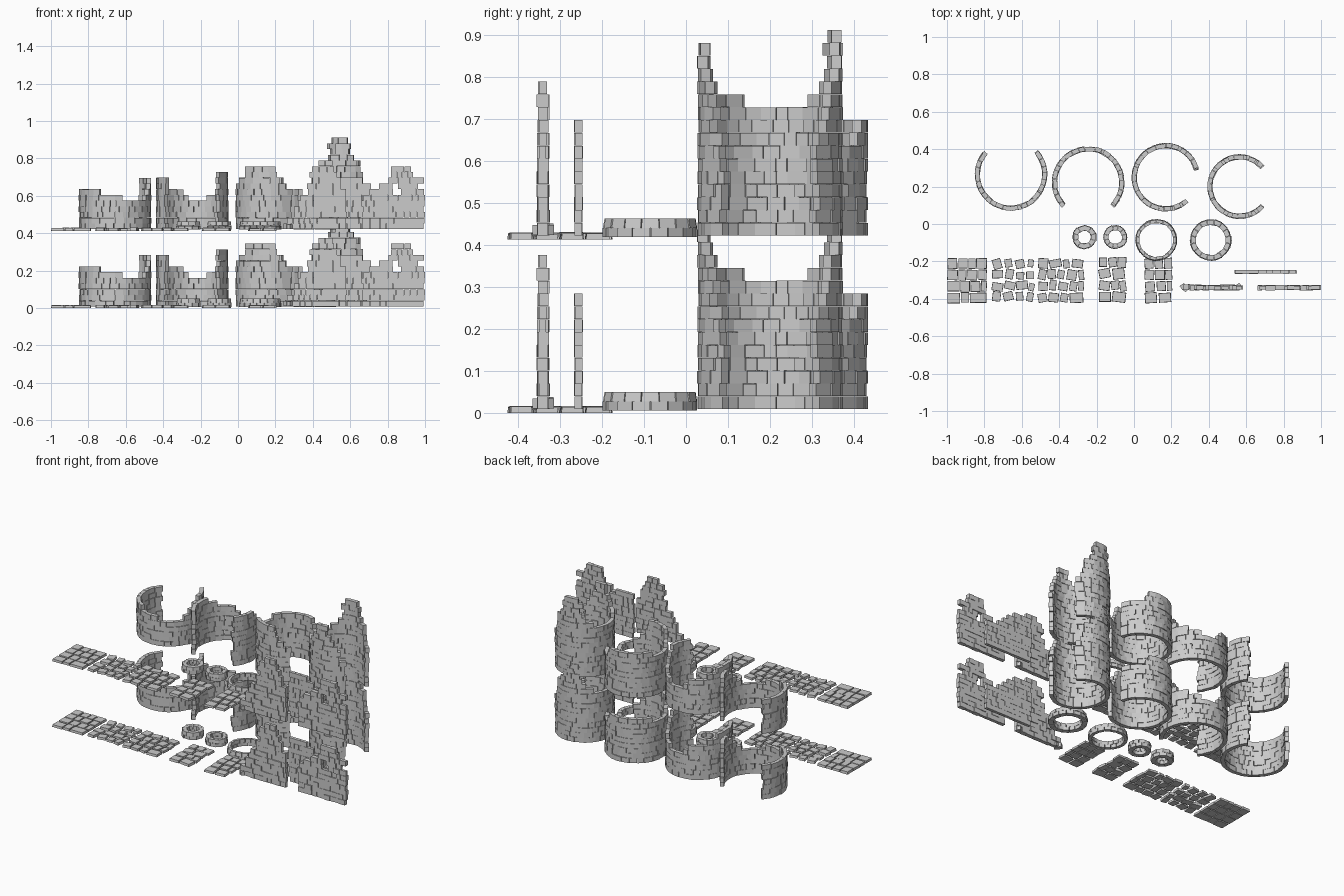
import bpy, bmesh, random
from math import sin, cos, radians, degrees
from mathutils import Vector, Matrix

if "Cube" in bpy.data.objects:
    bpy.data.objects.remove(bpy.data.objects["Cube"])

random.seed(7)
LIFT = 0.413      # second copy of the whole kit
COURSE = 0.0306   # height of one row of stones
BASE = 0.009


def height_at(profile, t):
    # piecewise linear skyline
    for (a, ha), (b, hb) in zip(profile, profile[1:]):
        if a <= t <= b:
            return ha + (hb - ha) * (t - a) / (b - a)
    return profile[-1][1] if t > profile[-1][0] else profile[0][1]


def add_block(bm, corners):
    # corners: bottom four counter-clockwise, then top four
    v = [bm.verts.new(c) for c in corners]
    for f in ((3, 2, 1, 0), (4, 5, 6, 7), (0, 1, 5, 4), (1, 2, 6, 5), (2, 3, 7, 6), (3, 0, 4, 7)):
        bm.faces.new([v[i] for i in f])


def finish(bm, name, loc):
    bmesh.ops.recalc_face_normals(bm, faces=bm.faces)
    me = bpy.data.meshes.new(name)
    bm.to_mesh(me)
    bm.free()
    for level, tag in ((0, "lower"), (LIFT, "upper")):
        ob = bpy.data.objects.new(name + "_" + tag, me)
        ob.location = (loc[0], loc[1], loc[2] + level)
        bpy.context.collection.objects.link(ob)


def split(a, b, lo, hi):
    # random joints between a and b
    cuts = [a]
    while b - cuts[-1] > hi:
        cuts.append(cuts[-1] + random.uniform(lo, hi))
    if b - cuts[-1] < lo * 0.6 and len(cuts) > 1:
        cuts.pop()
    return cuts + [b]


def arc_block(bm, r0, r1, a0, a1, z0, z1):
    ring = [(r0, a0), (r1, a0), (r1, a1), (r0, a1)]
    add_block(bm, [(r * cos(radians(a)), r * sin(radians(a)), z) for z in (z0, z1) for r, a in ring])


def round_wall(name, cx, cy, r, profile):
    bm = bmesh.new()
    top = max(h for _, h in profile)
    for i in range(round(top / COURSE)):
        z = i * COURSE
        a = profile[0][0] + random.uniform(-3, 3)
        b = profile[-1][0] + random.uniform(-3, 3)
        cuts = split(a, b, degrees(0.03 / r), degrees(0.062 / r))
        for a0, a1 in zip(cuts, cuts[1:]):
            if z + COURSE * 0.5 > height_at(profile, (a0 + a1) / 2):
                continue
            j = random.uniform(-0.003, 0.002)
            arc_block(bm, r - 0.024 + j, r + j, a0 + 0.2, a1 - 0.2,
                      z, z + COURSE - random.uniform(0, 0.0012))
    finish(bm, name, (cx, cy, BASE))


def flat_wall(name, y, thick, profile, holes=(), rough=0.003):
    bm = bmesh.new()
    top = max(h for _, h in profile)
    for i in range(round(top / COURSE)):
        z = i * COURSE
        cuts = split(profile[0][0] + random.uniform(0, 0.012),
                     profile[-1][0] - random.uniform(0, 0.012), 0.024, 0.055)
        for x0, x1 in zip(cuts, cuts[1:]):
            xm, zm = (x0 + x1) / 2, z + COURSE / 2
            if zm > height_at(profile, xm):
                continue
            if any(abs(xm - hx) < 0.02 and abs(zm - hz) < COURSE * 0.6 for hx, hz in holes):
                continue
            t = thick / 2 + random.uniform(-rough, rough)
            o = random.uniform(-rough, rough) * 0.6
            q = [(x0 + .0006, o - t), (x1 - .0006, o - t), (x1 - .0006, o + t), (x0 + .0006, o + t)]
            add_block(bm, [(px, py, pz) for pz in (z, z + COURSE - 0.0006) for px, py in q])
    finish(bm, name, (0, y, BASE))


def stone_ring(name, cx, cy, r0, r1, n):
    # low two-course kerb with a chamfered top course
    bm = bmesh.new()
    for z0, z1, shift in ((0, 0.021, 0), (0.0215, 0.044, 0.5)):
        for k in range(n):
            a0, a1 = (k + shift) * 360 / n + 0.6, (k + 1 + shift) * 360 / n - 0.6
            j = random.uniform(-0.003, 0.002)
            arc_block(bm, r0 + j, r1 + j, a0, a1, z0, z1)
            if shift:
                bm.verts.ensure_lookup_table()
                for v in bm.verts[-3:-1]:
                    v.co.x *= 0.965
                    v.co.y *= 0.965
    finish(bm, name, (cx, cy, 0.006))


def paving(name, x0, x1, y0, y1, rows, lo, hi, turn, shrink):
    bm = bmesh.new()
    dy = (y1 - y0) / rows
    for i in range(rows):
        cuts = split(x0, x1, lo, hi)
        for a, b in zip(cuts, cuts[1:]):
            s = random.uniform(shrink, 0.96)
            w, d = (b - a) * s / 2, dy * random.uniform(shrink, 0.96) / 2
            rot = Matrix.Rotation(radians(random.uniform(-turn, turn)), 3, 'Z')
            h = random.uniform(0.013, 0.017)
            c = Vector(((a + b) / 2, y0 + (i + 0.5) * dy + random.uniform(-1, 1) * dy * (1 - shrink) * 0.3, 0))
            q = [(-w, -d), (w, -d), (w, d), (-w, d)]
            low = [c + rot @ Vector((px, py, 0)) for px, py in q]
            up = [c + rot @ Vector((px * 0.95, py * 0.95, h)) for px, py in q]
            add_block(bm, low + up)
    finish(bm, name, (0, 0, 0))


# broken round towers: (angle in degrees, height) skylines
round_wall("round_ruin_open_back", -0.657, 0.265, 0.193,
           [(140, .21), (240, .21), (262, .18), (300, .155), (335, .17), (350, .25), (375, .29), (400, .29)])
round_wall("round_ruin_open_front", -0.245, 0.222, 0.193,
           [(-42, .31), (-10, .31), (15, .24), (45, .20), (75, .15), (95, .17), (110, .20), (135, .22), (165, .26), (190, .29), (222, .29)])
round_wall("round_ruin_open_side", 0.17, 0.25, 0.182,
           [(15, .21), (55, .22), (80, .29), (120, .29), (160, .26), (190, .24), (225, .30), (240, .345), (280, .345), (285, .28), (310, .21)])
round_wall("tall_round_ruin", 0.565, 0.2, 0.172,
           [(42, .22), (55, .30), (75, .40), (85, .49), (107, .49), (118, .40), (130, .35), (150, .31), (200, .30),
            (225, .34), (245, .38), (255, .46), (280, .46), (290, .36), (318, .22)])

# flat ruined walls
flat_wall("straight_wall_back", -0.256, 0.019,
          [(.535, .27), (.64, .275), (.70, .23), (.76, .19), (.80, .16), (.875, .13)], rough=0.0008)
flat_wall("straight_wall_left", -0.34, 0.024,
          [(.255, .05), (.30, .10), (.34, .17), (.38, .25), (.43, .36), (.51, .365), (.53, .25), (.585, .2)])
flat_wall("straight_wall_right", -0.34, 0.022,
          [(.66, .15), (.72, .20), (.76, .23), (.81, .28), (.835, .33), (.93, .335), (.94, .275), (.975, .27), (.985, .12), (1.0, .11)],
          holes=[(.85, 9.5 * COURSE - 2 * COURSE), (.85, 6.5 * COURSE)])
# rubble at the foot of the left wall
bm = bmesh.new()
for x, y, s in ((.263, -.335, .014), (.275, -.348, .012), (.29, -.333, .011), (.56, -.331, .012)):
    m = Matrix.Translation((x, y, .02 + s)) @ Matrix.Rotation(random.random(), 4, 'Z')
    bmesh.ops.create_cube(bm, size=2 * s, matrix=m)
finish(bm, "rubble", (0, 0, -0.01))

# low stone rings
stone_ring("small_ring_a", -0.265, -0.07, 0.036, 0.065, 10)
stone_ring("small_ring_b", -0.10, -0.07, 0.038, 0.065, 12)
stone_ring("large_ring_thin", 0.12, -0.085, 0.092, 0.112, 18)
stone_ring("large_ring_thick", 0.41, -0.085, 0.082, 0.112, 16)

# paving patches
paving("paving_neat", -1.0, -0.785, -0.425, -0.18, 4, 0.04, 0.075, 2, 0.88)
paving("paving_loose_a", -0.765, -0.53, -0.42, -0.185, 4, 0.05, 0.075, 16, 0.66)
paving("paving_loose_b", -0.515, -0.265, -0.42, -0.18, 4, 0.045, 0.07, 12, 0.72)
paving("paving_path_loose", -0.19, -0.04, -0.425, -0.175, 4, 0.045, 0.07, 12, 0.74)
paving("paving_path", 0.055, 0.205, -0.425, -0.18, 4, 0.05, 0.075, 6, 0.82)
